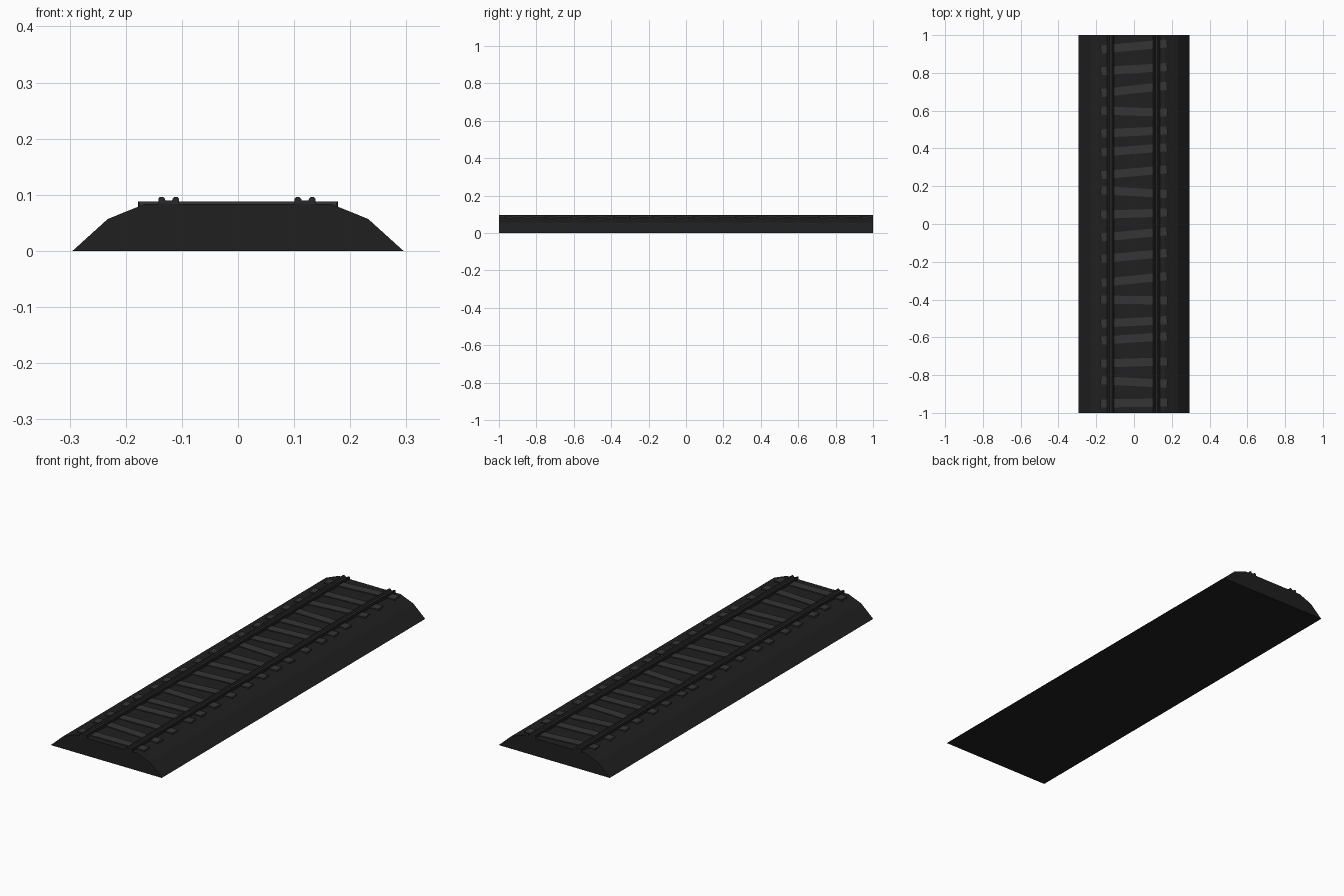
import bpy
import math

if "Cube" in bpy.data.objects:
    bpy.data.objects.remove(bpy.data.objects["Cube"])


def material(name, v):
    m = bpy.data.materials.new(name)
    m.diffuse_color = (v, v, v, 1)
    m.use_nodes = True
    m.node_tree.nodes["Principled BSDF"].inputs["Base Color"].default_value = m.diffuse_color
    return m


BALLAST = material("dark_ballast", 0.014)
WOOD = material("sleeper_grey", 0.035)
STEEL = material("rail_grey", 0.022)


def extrude_y(name, profile, mat, x=0.0):
    """Closed prism along y from an x-z profile."""
    n = len(profile)
    verts = [(px + x, y, pz) for y in (-1, 1) for px, pz in profile]
    faces = [(i, (i + 1) % n, n + (i + 1) % n, n + i) for i in range(n)]
    faces += [tuple(reversed(range(n))), tuple(range(n, 2 * n))]
    me = bpy.data.meshes.new(name)
    me.from_pydata(verts, [], [tuple(reversed(f)) for f in faces])
    me.materials.append(mat)
    ob = bpy.data.objects.new(name, me)
    bpy.context.collection.objects.link(ob)
    return ob


def mirrored(half):
    return half + [(-x, z) for x, z in reversed(half)]


# Gravel embankment
extrude_y("ballast_bed",
          mirrored([(0.295, 0), (0.232, 0.057), (0.165, 0.084)]), BALLAST)

# Two grooved rails, each with a pair of raised lips
lip = mirrored([(0.0185, 0.084), (0.0185, 0.093), (0.016, 0.096),
                (0.010, 0.096), (0.007, 0.093), (0.006, 0.090)])
extrude_y("left_rail", lip, STEEL, -0.1235)
extrude_y("right_rail", lip, STEEL, 0.1195)

# Unevenly laid sleepers: y at the left and right ends
left = [.925, .81, .695, .60, .48, .38, .26, .178, .05, -.07, -.183, -.31,
        -.40, -.526, -.616, -.738, -.828, -.95]
right = [.955, .83, .73, .59, .495, .405, .288, .16, .06, -.04, -.155, -.278,
         -.405, -.51, -.595, -.728, -.845, -.945]
for a, b in zip(left, right):
    bpy.ops.mesh.primitive_cube_add(
        size=1, location=(0, (a + b) / 2, 0.083),
        rotation=(0, 0, math.atan2(b - a, 0.315)))
    ob = bpy.context.object
    ob.name = "sleeper"
    ob.scale = (0.353, 0.043, 0.010)
    ob.data.materials.append(WOOD)
